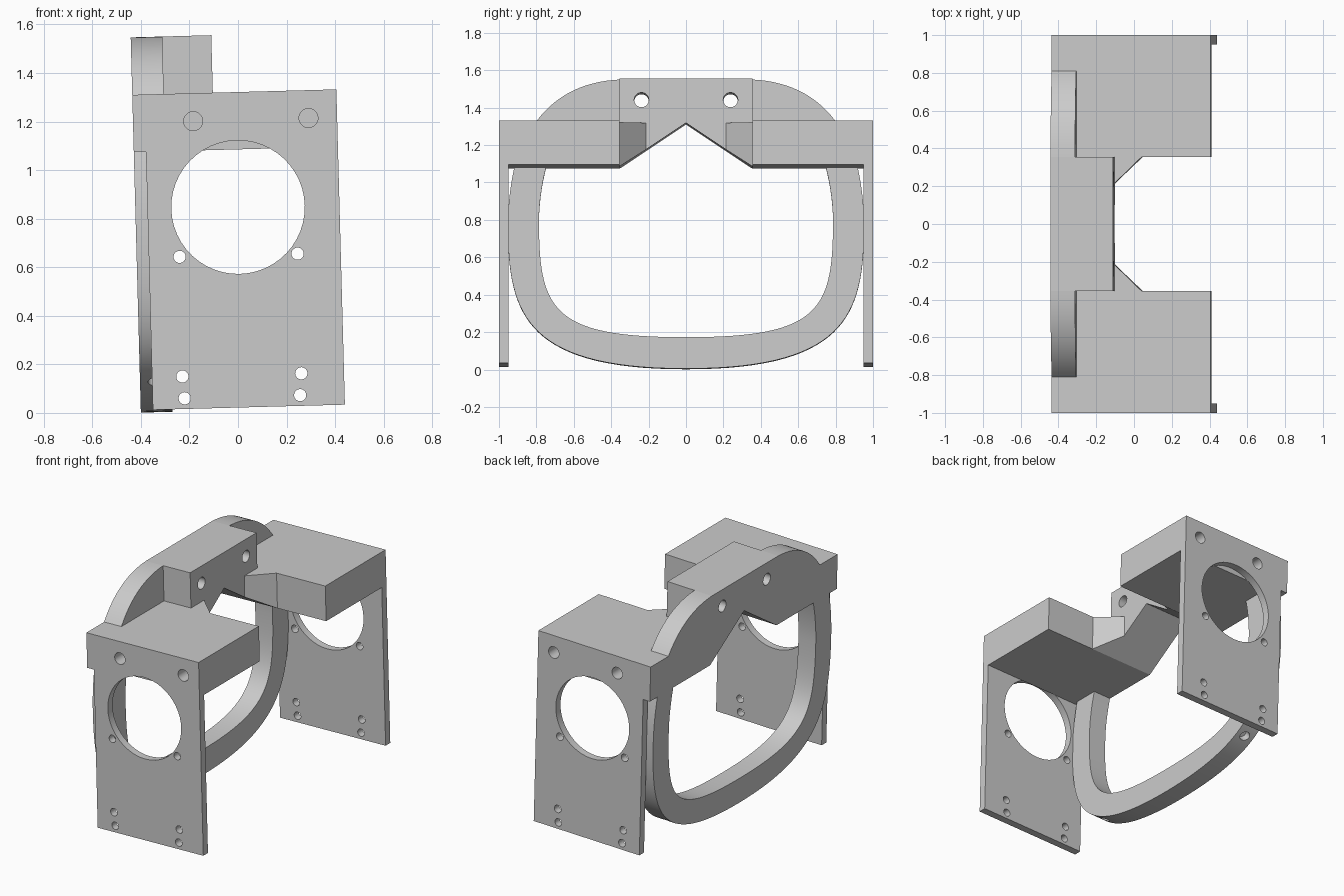
import bpy, bmesh, math
from mathutils import Matrix, Vector
from mathutils.geometry import interpolate_bezier

if "Cube" in bpy.data.objects:
    bpy.data.objects.remove(bpy.data.objects["Cube"])

GREY = (0.6, 0.6, 0.6, 1)
mat = bpy.data.materials.new("plain_grey")
mat.use_nodes = True
mat.diffuse_color = GREY
mat.node_tree.nodes["Principled BSDF"].inputs["Base Color"].default_value = GREY

# The whole assembly leans slightly about the y axis
TILT = Matrix.Rotation(math.radians(-1.55), 4, 'Y')
BACK, FACE, SIDE = -0.4, -0.068, 0.441      # x planes
BASE, UNDER, DECK, TOP = 0.022, 1.085, 1.321, 1.558   # z planes
HALF = 0.355                                # half width of the crown
PLATE_IN = 0.95                             # inner face of the plates


def make_object(name, bm):
    bmesh.ops.recalc_face_normals(bm, faces=bm.faces)
    mesh = bpy.data.meshes.new(name)
    bm.to_mesh(mesh)
    bm.free()
    mesh.materials.append(mat)
    ob = bpy.data.objects.new(name, mesh)
    bpy.context.collection.objects.link(ob)
    ob.matrix_world = TILT
    return ob


def prism(name, pts, axis, lo, hi, rule=None):
    """Extrude a 2D outline along an axis; rule may move the vertices."""
    place = {'X': lambda a, b, d: (d, a, b),
             'Y': lambda a, b, d: (a, d, b),
             'Z': lambda a, b, d: (a, b, d)}[axis]
    bm = bmesh.new()
    rings = [[bm.verts.new(place(a, b, d)) for a, b in pts] for d in (lo, hi)]
    for r in rings:
        bm.faces.new(r)
    n = len(pts)
    for i in range(n):
        j = (i + 1) % n
        bm.faces.new((rings[0][i], rings[0][j], rings[1][j], rings[1][i]))
    if rule:
        for v in bm.verts:
            rule(v)
    return make_object(name, bm)


def drill(centre, direction, radius, depth):
    """Round cutter centred on a point, along a direction."""
    turn = Vector(direction).to_track_quat('Z', 'Y').to_matrix().to_4x4()
    bm = bmesh.new()
    bmesh.ops.create_cone(bm, cap_ends=True, segments=48, radius1=radius,
                          radius2=radius, depth=depth,
                          matrix=Matrix.Translation(centre) @ turn)
    ob = make_object("cutter", bm)
    ob.hide_render = True
    return ob


def cut(ob, cutters):
    for c in cutters:
        m = ob.modifiers.new("hole", 'BOOLEAN')
        m.operation, m.solver, m.object = 'DIFFERENCE', 'EXACT', c
    bpy.context.view_layer.update()
    dg = bpy.context.evaluated_depsgraph_get()
    mesh = bpy.data.meshes.new_from_object(ob.evaluated_get(dg))
    ob.modifiers.clear()
    ob.data = mesh


def bezier(a, b, c, d, n=20):
    pts = interpolate_bezier(*[Vector((*p, 0)) for p in (a, b, c, d)], n)
    return [(p.x, p.y) for p in pts]


def box(y0, y1, z0, z1):
    return [(y0, z0), (y1, z0), (y1, z1), (y0, z1)]


parts, cutters = [], []

# Rounded loop hanging below the pads
outer = (bezier((0, .012), (.864, .012), (.952, .31), (.952, .78), 32)
         + bezier((.952, .78), (.952, .9), (.937, 1.0), (.919, UNDER), 10)[1:])
inner = (bezier((0, .18), (.712, .18), (.786, .32), (.786, .8), 32)
         + bezier((.786, .8), (.786, .9), (.77, 1.0), (.749, UNDER), 10)[1:])


def whole(half):
    return [(-y, z) for y, z in reversed(half[1:])] + half


loop = prism("loop", whole(outer) + whole(inner)[::-1], 'X', BACK, -0.27)
pins = [drill((-0.335, s * .70, .125), (0, s * .6, -.8), .032, .14)
        for s in (-1, 1)]
cut(loop, pins)
cutters += pins
parts.append(loop)

# Central crown with a V notch underneath and two through holes
crown = prism("crown", [(-HALF, UNDER), (0, DECK), (HALF, UNDER),
                        (HALF, TOP), (-HALF, TOP)], 'X', BACK, FACE)
bores = [drill((-0.23, s * .238, 1.444), (1, 0, 0), .039, 1) for s in (-1, 1)]
cut(crown, bores)
cutters += bores
parts.append(crown)

shoulder = bezier((.81, DECK), (.713, 1.46), (.5635, 1.549), (HALF, TOP))


def follow_notch(v):
    if v.co.z < UNDER + .01:
        v.co.z = DECK - (DECK - UNDER) * abs(v.co.y) / HALF


for side, s in (("front", -1), ("back", 1)):
    # Curved shoulder above the pad
    parts.append(prism(side + "_shoulder",
                       [(s * y, z) for y, z in shoulder + [(HALF, DECK)]],
                       'X', BACK, -0.27))
    # Angled gusset between crown and pad
    parts.append(prism(side + "_gusset",
                       [(FACE, s * .215), (FACE, s * HALF), (.076, s * HALF)],
                       'Z', UNDER, DECK, follow_notch))
    # Pad and side plate
    pad = prism(side + "_pad", box(s * HALF, s * PLATE_IN, UNDER, DECK),
                'X', BACK, SIDE)
    plate = prism(side + "_plate",
                  [(BACK, DECK), (SIDE, DECK), (SIDE, BASE), (-.35, BASE),
                   (-.35, UNDER), (BACK, UNDER)], 'Y', s * PLATE_IN, s)
    # Blind holes reach into the pad
    blind = [drill((x, s, 1.206), (0, 1, 0), .039, .4) for x in (-.152, .323)]
    # Window and screw holes go through the plate only
    through = [drill((.023, s, .847), (0, 1, 0), .275, .3)]
    through += [drill((.02 + t * w, s, z), (0, 1, 0), .025, .3)
                for w, z in ((.243, .649), (.245, .156), (.238, .066))
                for t in (-1, 1)]
    cut(pad, blind)
    cut(plate, blind + through)
    cutters += blind + through
    parts += [pad, plate]

for c in cutters:
    bpy.data.objects.remove(c)

# Smooth curves, keep sharp edges
bpy.ops.object.select_all(action='DESELECT')
for p in parts:
    p.select_set(True)
bpy.context.view_layer.objects.active = parts[0]
bpy.ops.object.shade_smooth_by_angle(angle=math.radians(30))
